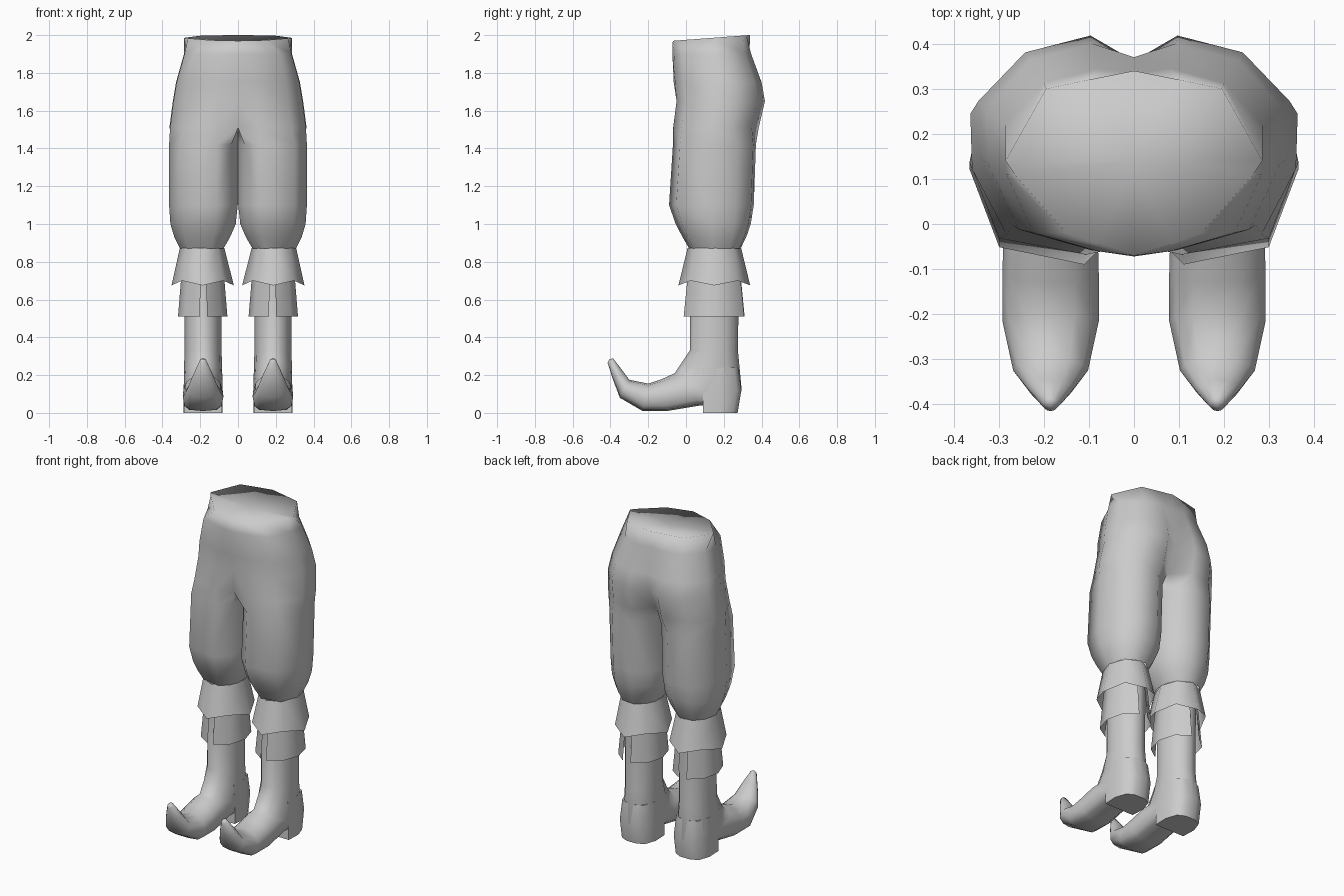
import bpy, bmesh, math
from math import sin, cos, radians

if "Cube" in bpy.data.objects:
    bpy.data.objects.remove(bpy.data.objects["Cube"])


def finish(name, bm, angle=50):
    """Turn a one-sided bmesh into a mirrored, smooth-shaded object."""
    bmesh.ops.recalc_face_normals(bm, faces=bm.faces)
    me = bpy.data.meshes.new(name)
    bm.to_mesh(me)
    bm.free()
    ob = bpy.data.objects.new(name, me)
    bpy.context.collection.objects.link(ob)
    mod = ob.modifiers.new("mirror", 'MIRROR')
    mod.merge_threshold = 0.001
    bpy.ops.object.select_all(action='DESELECT')
    ob.select_set(True)
    bpy.context.view_layer.objects.active = ob
    bpy.ops.object.shade_smooth_by_angle(angle=radians(angle))
    return ob


def add_ring(bm, pts):
    return [bm.verts.new(p) for p in pts]


def bridge(bm, a, b, closed=True):
    n = len(a)
    for i in range(n if closed else n - 1):
        j = (i + 1) % n
        bm.faces.new((a[i], a[j], b[j], b[i]))


def ellipse(cx, cy, z, rx, ry, angles):
    return [(cx + rx * cos(radians(a)), cy + ry * sin(radians(a)), z) for a in angles]


# Trousers: open half rings for the hips, closed rings for the leg
bm = bmesh.new()
waist = [(0, -.07), (.08, -.045), (.15, -.02), (.265, .11),
         (.285, .14), (.195, .30), (.1, .32), (0, .34)]
rings = [add_ring(bm, [(x, y, 1.975 + .075 * y) for x, y in waist])]
# z, outer x, front y, back y, centre front y, centre back y
hips = [(1.90, .286, -.06, .345, -.072, .335),
        (1.75, .328, -.058, .40, -.065, .37),
        (1.65, .345, -.05, .418, -.045, .362),
        (1.51, .363, -.068, .385, -.04, .29)]
for z, x, yf, yb, cf, cb in hips:
    d = yb - yf
    rings.append(add_ring(bm, [
        (0, cf, z), (.29 * x, yf, z), (.78 * x, yf + .1 * d, z), (.99 * x, yf + .42 * d, z),
        (x, yf + .69 * d, z), (.7 * x, yb - .08 * d, z), (.28 * x, yb, z), (0, cb, z)]))
for a, b in zip(rings, rings[1:]):
    bridge(bm, a, b, closed=False)
# waist top, slightly sunken
centre = bm.verts.new((0, .14, 1.96))
for a, b in zip(rings[0], rings[0][1:]):
    bm.faces.new((a, b, centre))
# crotch points complete the first leg ring
prev = rings[-1] + add_ring(bm, [(0, .21, 1.51), (0, .07, 1.51)])
steps = [-142, -112, -50, -2, 34, 65, 105, 138, 165, 195]
for z, cx, cy, rx, ry in [(1.42, .18, .146, .185, .232), (1.10, .18, .13, .185, .237),
                          (1.00, .182, .14, .176, .21), (.93, .187, .147, .15, .178),
                          (.87, .19, .15, .117, .144)]:
    cur = add_ring(bm, ellipse(cx, cy, z, rx, ry, steps))
    bridge(bm, prev, cur)
    prev = cur
finish("trousers", bm, 180)

# Flared frill with a pointed hem below the knee
bm = bmesh.new()
eighths = range(0, 360, 45)
top = add_ring(bm, ellipse(.19, .15, .872, .118, .142, eighths))
hem = []
for i, a in enumerate(eighths):
    low = i % 2 == 0
    s = 1 if low else .93
    hem += ellipse(.187, .15, .675 if low else .70, .165 * s, .19 * s, [a])
bridge(bm, top, add_ring(bm, hem))
finish("knee_frill", bm, 80)

# Boot cuff: two panels split at the front and back
bm = bmesh.new()
for start in (-84, 100):
    angles = [start + 40 * i for i in range(5)]
    bridge(bm, add_ring(bm, ellipse(.187, .15, .74, .112, .14, angles)),
           add_ring(bm, ellipse(.187, .15, .51, .131, .163, angles)), closed=False)
finish("boot_cuff", bm, 80)

# Boot: rings between an upper and a lower profile point, ending in a curled toe
bm = bmesh.new()
# upper y, upper z, lower y, lower z, half width, roundness
sections = [(.02, .74, .28, .74, .098, 1), (.02, .33, .275, .33, .098, 1),
            (-.02, .27, .295, .12, .102, .9), (-.06, .21, .265, .03, .102, .7),
            (-.075, .203, .08, .04, .104, .6), (-.13, .178, -.10, .01, .107, .55),
            (-.20, .155, -.23, .01, .107, .65), (-.30, .175, -.35, .08, .083, .9),
            (-.345, .235, -.388, .18, .05, 1), (-.385, .288, -.415, .265, .017, 1)]
prev = None
for uy, uz, ly, lz, w, p in sections:
    pts = []
    for i in range(12):
        c, s = cos(i * math.pi / 6), sin(i * math.pi / 6)
        # the lower half is squarer, to give a flat sole
        e = p if s < -.01 else 1
        t = (1 - math.copysign(abs(s) ** e, s)) / 2
        x = .185 + w * math.copysign(abs(c) ** e, c)
        pts.append((x, uy + (ly - uy) * t, uz + (lz - uz) * t))
    cur = add_ring(bm, pts)
    if prev:
        bridge(bm, prev, cur)
    prev = cur
# rounded toe tip
tip = bm.verts.new((.185, -.405, .285))
for i in range(12):
    bm.faces.new((prev[i], prev[(i + 1) % 12], tip))
finish("boot", bm, 85)

# Heel block flush with the boot, flat in front and rounded at the back
bm = bmesh.new()
outline = [(-.1, .09), (.1, .09), (.104, .18), (.08, .25), (.035, .273),
           (-.035, .273), (-.08, .25), (-.104, .18)]
levels = []
for z, s, back in [(0, 1, 0), (.12, 1, .02), (.24, .93, .004)]:
    levels.append(add_ring(bm, [(.185 + x * s, y + back * (y > .2), z) for x, y in outline]))
for a, b in zip(levels, levels[1:]):
    bridge(bm, a, b)
bm.faces.new(levels[0])
bm.faces.new(levels[-1])
finish("boot_heel", bm, 65)
